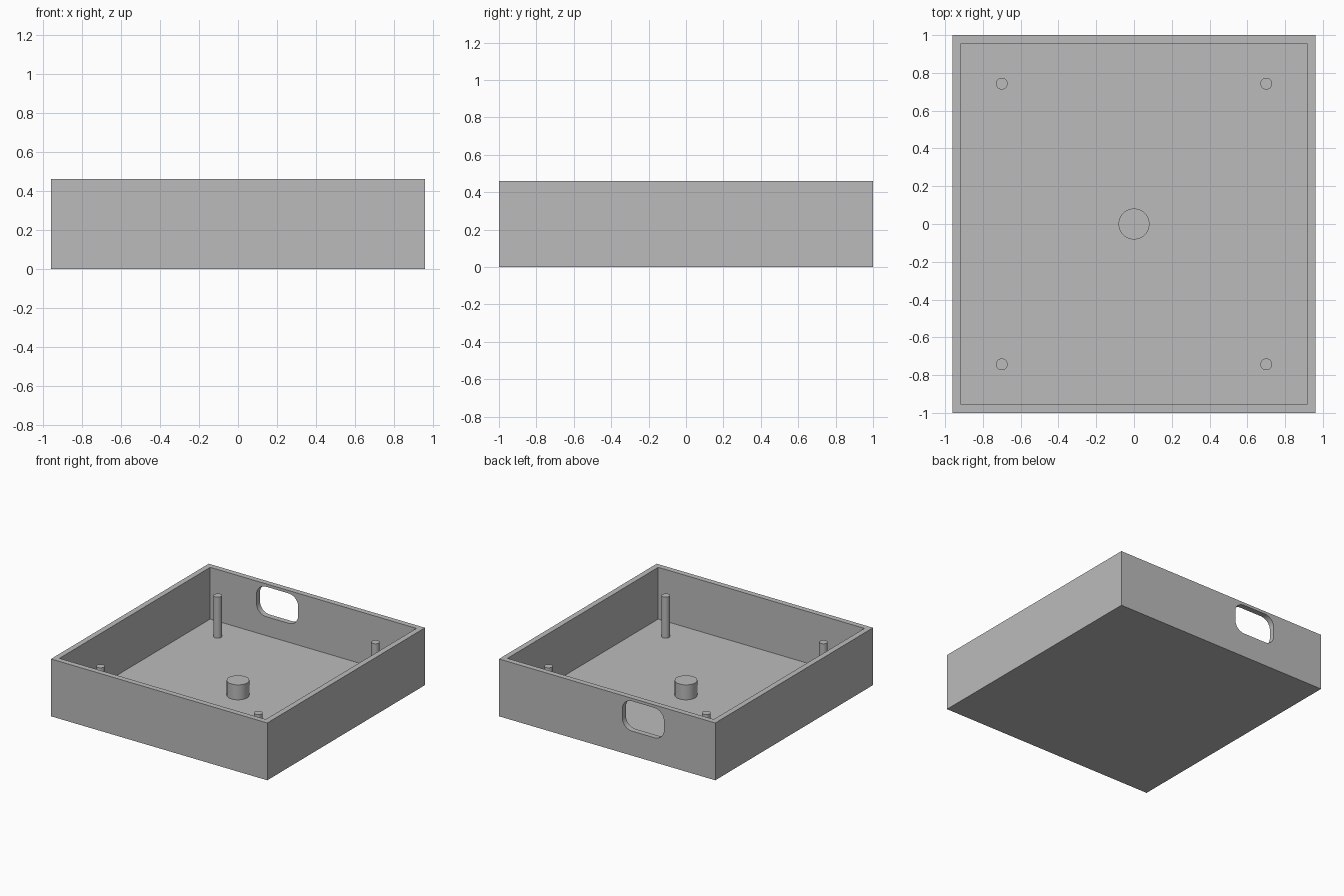
import bpy, bmesh
from math import radians
from mathutils import Matrix, Vector

if "Cube" in bpy.data.objects:
    bpy.data.objects.remove(bpy.data.objects["Cube"], do_unlink=True)

WIDTH, DEPTH, HEIGHT = 1.92, 2.0, 0.46
WALL, FLOOR = 0.063, 0.045

grey = bpy.data.materials.new("plain_grey")
grey.use_nodes = True
colour = (0.5, 0.5, 0.5, 1)
grey.diffuse_color = colour
grey.node_tree.nodes["Principled BSDF"].inputs["Base Color"].default_value = colour


def add_object(name, bm):
    bmesh.ops.recalc_face_normals(bm, faces=bm.faces)
    mesh = bpy.data.meshes.new(name)
    bm.to_mesh(mesh)
    bm.free()
    mesh.materials.append(grey)
    obj = bpy.data.objects.new(name, mesh)
    bpy.context.collection.objects.link(obj)
    return obj


def select_only(obj):
    bpy.ops.object.select_all(action="DESELECT")
    obj.select_set(True)
    bpy.context.view_layer.objects.active = obj


def smooth(obj):
    select_only(obj)
    bpy.ops.object.shade_smooth_by_angle(angle=radians(30))


def box(size, centre):
    bm = bmesh.new()
    bmesh.ops.create_cube(bm, size=1, matrix=Matrix.Translation(centre) @ Matrix.Diagonal((*size, 1)))
    return bm


def post(name, x, y, radius, top):
    """Upright cylinder standing on the tray floor."""
    bm = bmesh.new()
    bottom = FLOOR - 0.01
    bmesh.ops.create_cone(bm, cap_ends=True, segments=48, radius1=radius, radius2=radius,
                          depth=top - bottom,
                          matrix=Matrix.Translation((x, y, (top + bottom) / 2)))
    smooth(add_object(name, bm))


# Open tray: inset the top face and push it down to the floor
bm = box((WIDTH, DEPTH, HEIGHT), (0, 0, HEIGHT / 2))
bm.faces.ensure_lookup_table()
top_face = max(bm.faces, key=lambda f: f.calc_center_median().z)
bmesh.ops.inset_region(bm, faces=[top_face], thickness=WALL)
inner = bmesh.ops.extrude_face_region(bm, geom=[top_face])
bmesh.ops.delete(bm, geom=[top_face], context="FACES")
bmesh.ops.translate(bm, vec=(0, 0, FLOOR - HEIGHT),
                    verts=[v for v in inner["geom"] if isinstance(v, bmesh.types.BMVert)])
tray = add_object("tray", bm)

# Rounded slot through the back wall
bm = box((0.37, 0.3, 0.24), (-0.32, DEPTH / 2, 0.317))
along_y = [e for e in bm.edges if abs((e.verts[0].co - e.verts[1].co).normalized().dot(Vector((0, 1, 0)))) > 0.9]
bmesh.ops.bevel(bm, geom=along_y, offset=0.085, segments=12, profile=0.5, affect="EDGES")
cutter = add_object("slot_cutter", bm)
cutter.hide_render = True

cut = tray.modifiers.new("slot", "BOOLEAN")
cut.operation = "DIFFERENCE"
cut.solver = "EXACT"
cut.object = cutter
select_only(tray)
bpy.ops.object.modifier_apply(modifier=cut.name)
bpy.data.objects.remove(cutter, do_unlink=True)
smooth(tray)

# Corner pins and central boss
for side, x in (("right", -0.70), ("left", 0.70)):
    for end, y in (("front", -0.743), ("back", 0.743)):
        post(f"{end}_{side}_pin", x, y, 0.031, 0.374)
post("centre_boss", 0, 0, 0.082, 0.165)
